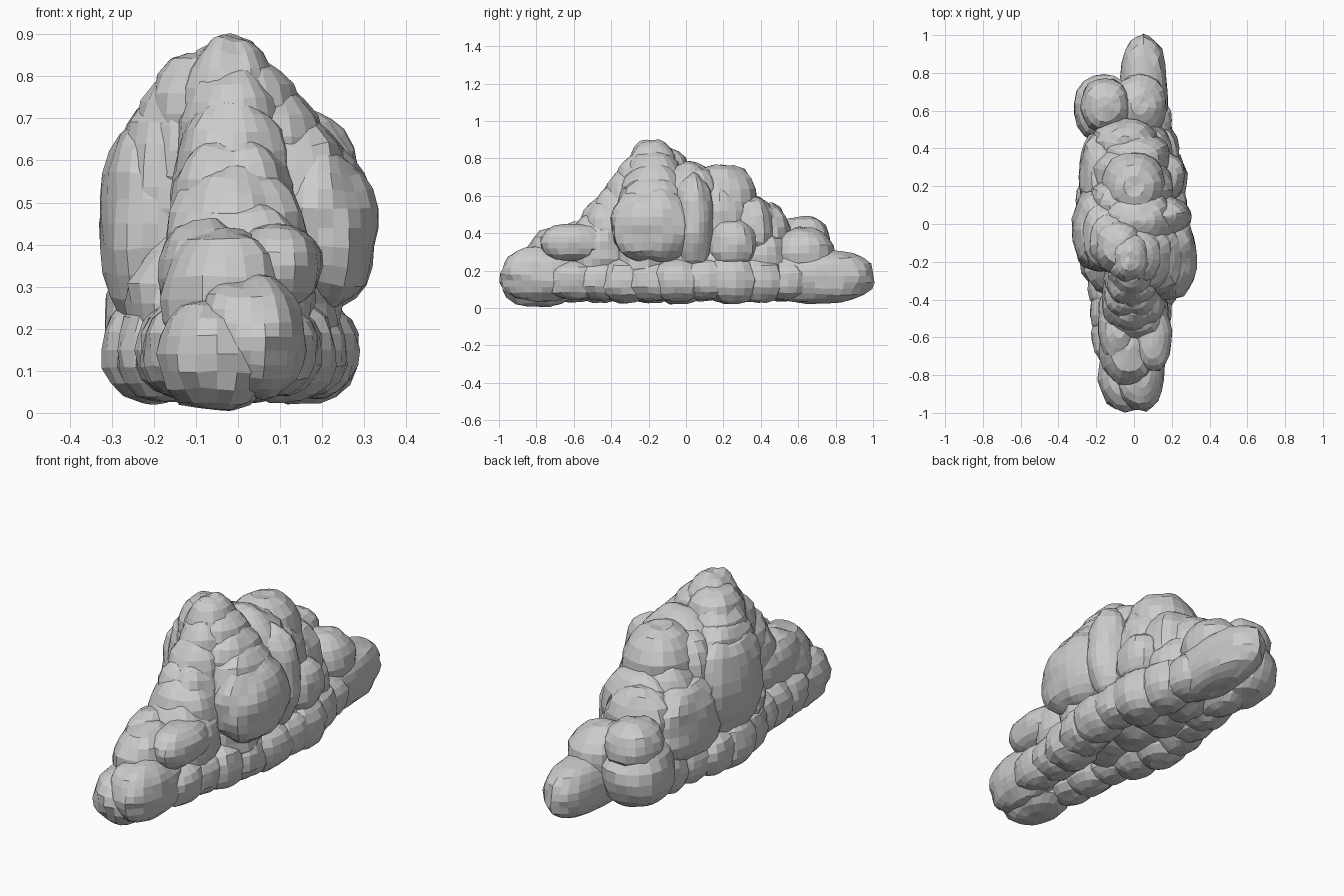
import bpy, bmesh, math, random
from mathutils import Vector, noise

if "Cube" in bpy.data.objects:
    bpy.data.objects.remove(bpy.data.objects["Cube"])

random.seed(4)


def puff(name, c, r):
    """Faceted, full-bodied, slightly lumpy ellipsoid."""
    bm = bmesh.new()
    big = max(r) > 0.2
    bmesh.ops.create_uvsphere(bm, u_segments=24 if big else 18,
                              v_segments=14 if big else 10, radius=1)
    off = Vector((random.uniform(0, 50), random.uniform(0, 50), 0))
    for v in bm.verts:
        lump = 1 + 0.1 * noise.noise(v.co * 2.2 + off)
        full = sum(abs(a) ** 2.3 for a in v.co) ** (-1 / 2.3)
        v.co = Vector([a * b * lump * full for a, b in zip(v.co, r)])
    me = bpy.data.meshes.new(name)
    bm.to_mesh(me)
    bm.free()
    ob = bpy.data.objects.new(name, me)
    ob.location = c
    bpy.context.collection.objects.link(ob)


def chain(name, c0, r0, c1, r1, n, sway=0.0):
    """Row of puffs blending from one to another, swaying sideways."""
    for i in range(n):
        t = i / (n - 1)
        c = Vector(c0).lerp(Vector(c1), t)
        c.x += sway * (-1) ** i
        puff(f"{name}_{i + 1}", c, Vector(r0).lerp(Vector(r1), t))


# low front end
puff("front_nose", (0.03, -0.77, 0.18), (0.13, 0.22, 0.145))
puff("front_low_puff", (-0.05, -0.79, 0.14), (0.14, 0.2, 0.135))
puff("front_top_puff", (-0.03, -0.67, 0.27), (0.15, 0.18, 0.165))
puff("front_shoulder", (0.1, -0.6, 0.35), (0.1, 0.18, 0.1))
puff("front_left_shoulder", (-0.08, -0.54, 0.32), (0.11, 0.2, 0.14))

# ridge climbing to the peak, with big billows fanning down either side
chain("ridge_puff", (0, -0.46, 0.31), (0.18, 0.17, 0.2),
      (-0.02, -0.18, 0.66), (0.12, 0.15, 0.24), 6)
chain("right_billow", (0.03, -0.17, 0.68), (0.12, 0.15, 0.16),
      (0.19, -0.18, 0.44), (0.14, 0.22, 0.2), 4)
chain("left_billow", (-0.08, -0.12, 0.71), (0.13, 0.14, 0.15),
      (-0.19, -0.03, 0.45), (0.14, 0.22, 0.26), 4)
puff("right_rear_billow", (0.16, 0.04, 0.46), (0.14, 0.11, 0.25))

# long rounded middle sloping to the back
chain("middle_puff", (-0.01, 0.02, 0.53), (0.21, 0.18, 0.25),
      (-0.02, 0.42, 0.37), (0.18, 0.14, 0.19), 6, 0.025)
puff("middle_top_puff", (0, 0.2, 0.57), (0.17, 0.18, 0.2))
puff("right_side_puff", (0.16, 0.25, 0.34), (0.11, 0.13, 0.13))
puff("left_side_puff", (-0.17, 0.25, 0.35), (0.12, 0.24, 0.21))

# low back end
puff("back_tail", (0.05, 0.69, 0.17), (0.13, 0.31, 0.145))
puff("back_left_top", (-0.15, 0.63, 0.37), (0.13, 0.14, 0.12))
puff("back_left_puff", (-0.16, 0.61, 0.23), (0.16, 0.18, 0.16))
puff("back_top_puff", (0.03, 0.63, 0.29), (0.14, 0.16, 0.14))

# rows of puffs along the base, wider in the middle, and the belly between
for i in range(9):
    y = -0.6 + i * 0.14
    bulge = 0.09 + 0.1 * math.exp(-((y - 0.05) / 0.34) ** 2)
    for side, word in ((1, "right"), (-1, "left")):
        size = random.uniform(0.105, 0.13)
        puff(f"{word}_base_puff_{i + 1}", (side * bulge - 0.01, y, 0.15),
             (size, 0.15, size))
chain("belly_puff", (-0.01, -0.2, 0.26), (0.25, 0.2, 0.2),
      (-0.02, 0.38, 0.24), (0.22, 0.2, 0.19), 4)
